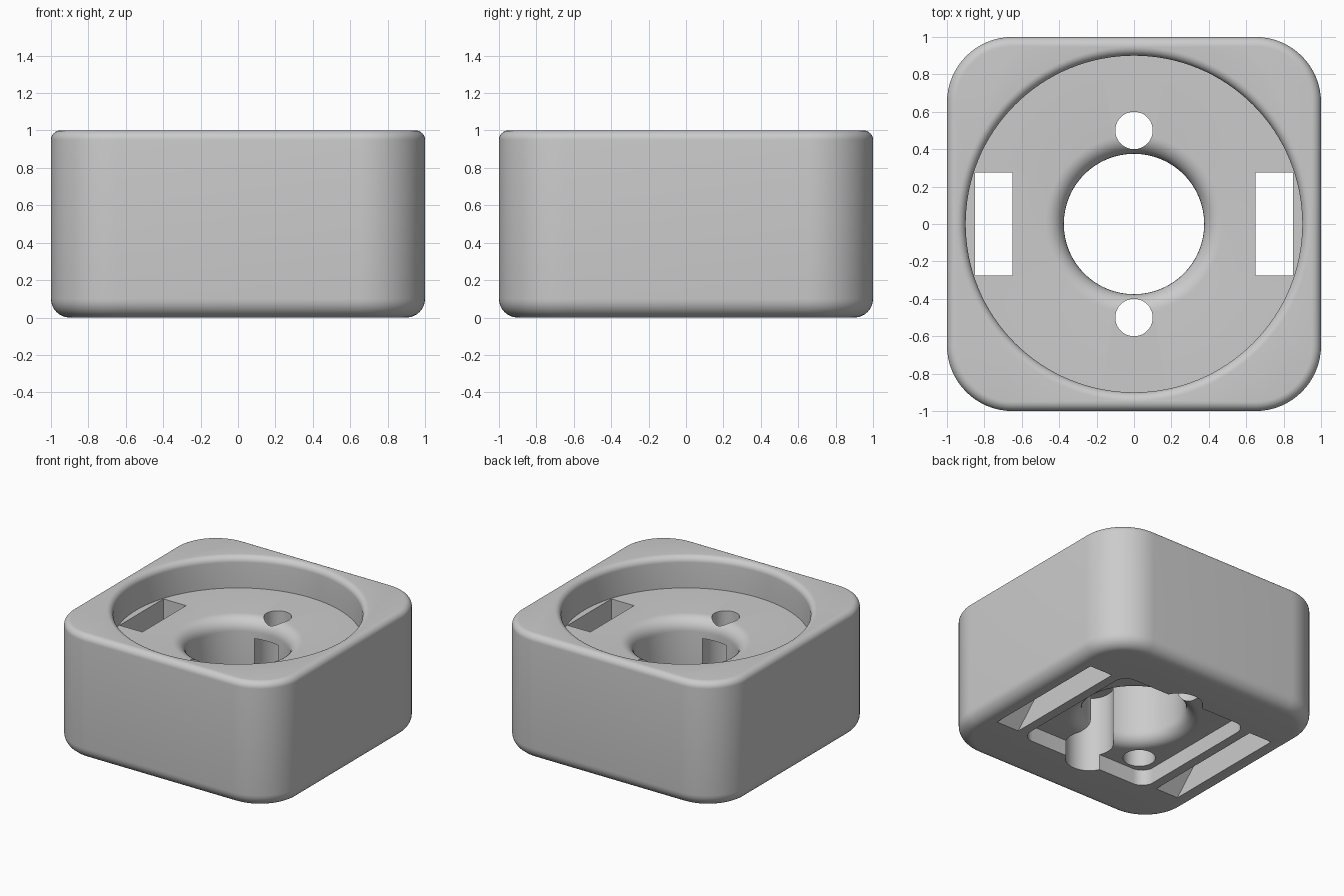
import bpy, bmesh, math
from math import cos, sin, pi

cube = bpy.data.objects.get("Cube")
if cube:
    bpy.data.objects.remove(cube, do_unlink=True)

grey = bpy.data.materials.new("plain grey")
grey.use_nodes = True
COLOUR = (0.6, 0.6, 0.6, 1)
grey.diffuse_color = COLOUR
grey.node_tree.nodes["Principled BSDF"].inputs["Base Color"].default_value = COLOUR


def loft(name, rings):
    """Closed solid through equal-sized rings of points."""
    bm = bmesh.new()
    loops = [[bm.verts.new(p) for p in ring] for ring in rings]
    n = len(loops[0])
    for a, b in zip(loops, loops[1:]):
        for i in range(n):
            j = (i + 1) % n
            bm.faces.new((a[i], a[j], b[j], b[i]))
    bm.faces.new(loops[0][::-1])
    bm.faces.new(loops[-1])
    bmesh.ops.recalc_face_normals(bm, faces=bm.faces)
    mesh = bpy.data.meshes.new(name)
    bm.to_mesh(mesh)
    bm.free()
    mesh.materials.append(grey)
    obj = bpy.data.objects.new(name, mesh)
    bpy.context.collection.objects.link(obj)
    return obj


def rounded_square(half, radius, z, steps=16):
    pts = []
    for q, (sx, sy) in enumerate(((1, 1), (-1, 1), (-1, -1), (1, -1))):
        for k in range(steps + 1):
            t = (q + k / steps) * pi / 2
            pts.append((sx * (half - radius) + radius * cos(t),
                        sy * (half - radius) + radius * sin(t), z))
    return pts


def circle(r, z, x=0, y=0, n=48):
    return [(x + r * cos(2 * pi * i / n), y + r * sin(2 * pi * i / n), z)
            for i in range(n)]


def arc(cx, cz, r, start, end, steps=8):
    angles = [math.radians(start + (end - start) * k / steps) for k in range(steps + 1)]
    return [(cx + r * cos(a), cz + r * sin(a)) for a in angles]


def cylinder(name, x, y, r, low, high):
    return loft(name, [circle(r, low, x, y), circle(r, high, x, y)])


# Body: rounded square block with filleted rims
section = arc(0.9, 0.1, 0.1, -90, 0) + arc(0.95, 0.95, 0.05, 0, 90)
body = loft("housing", [rounded_square(w, w - 0.65, z) for w, z in section])

# Turned void: round pocket on top and central bore with rounded lips
fillet = 0.048
profile = [(0.475, 0.05)]
profile += arc(0.475, 0.225, 0.1, 270, 180)
profile += arc(0.475, 0.65, 0.1, 180, 90)
profile += [(0.9, 0.75)]
profile += arc(0.9 + fillet, 1 - fillet, fillet, 180, 90)
profile += [(0.9 + fillet, 1.1)]
cutters = [loft("pocket_cutter", [circle(r, z, n=128) for r, z in profile])]

# Square recess underneath
cutters.append(loft("recess_cutter", [rounded_square(0.575, 0.1, z, 8) for z in (-0.1, 0.125)]))

# Screw holes with wide counterbores from below
for side in (-1, 1):
    cutters.append(cylinder("counterbore_cutter", 0, side * 0.5, 0.175, -0.1, 0.6))
    cutters.append(cylinder("screw_hole_cutter", 0, side * 0.5, 0.1, 0.5, 0.85))

# Blind hole in the recess
cutters.append(cylinder("blind_hole_cutter", -0.41, -0.43, 0.117, 0.05, 0.5))

# Side slots, flared at the bottom
half = [(0.525, -0.1), (0.525, 0), (0.275, 0.25), (0.275, 0.85)]
outline = half + [(-y, z) for y, z in reversed(half)]
for side in (-1, 1):
    cutters.append(loft("slot_cutter", [[(side * x, y, z) for y, z in outline]
                                        for x in (0.65, 0.85)]))

# Cut everything out of the body
bpy.ops.object.select_all(action='DESELECT')
bpy.context.view_layer.objects.active = body
body.select_set(True)
for cutter in cutters:
    cutter.hide_render = True
    mod = body.modifiers.new("cut", 'BOOLEAN')
    mod.operation = 'DIFFERENCE'
    mod.solver = 'EXACT'
    mod.object = cutter
    bpy.ops.object.modifier_apply(modifier=mod.name)
for cutter in cutters:
    bpy.data.objects.remove(cutter, do_unlink=True)

bpy.ops.object.shade_smooth_by_angle(angle=math.radians(30))
